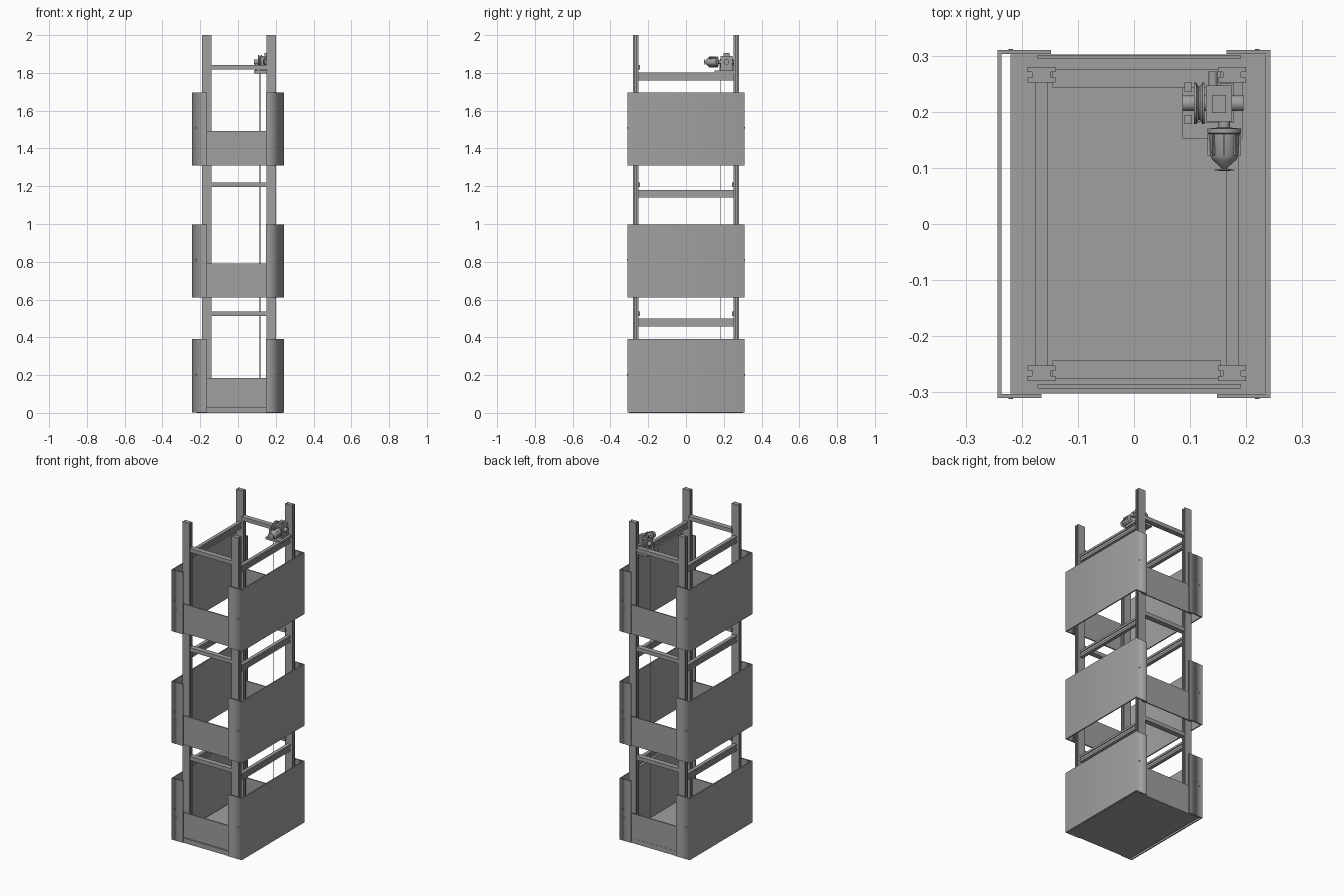
import bpy, bmesh
from math import pi, radians
from mathutils import Matrix, Vector

cube = bpy.data.objects.get("Cube")
if cube:
    bpy.data.objects.remove(cube, do_unlink=True)

# Single painted-steel colour
steel = bpy.data.materials.new("grey_steel")
steel.use_nodes = True
colour = (0.35, 0.35, 0.35, 1)
steel.diffuse_color = colour
steel.node_tree.nodes["Principled BSDF"].inputs["Base Color"].default_value = colour


def finish(name, bm):
    bmesh.ops.recalc_face_normals(bm, faces=bm.faces)
    mesh = bpy.data.meshes.new(name)
    bm.to_mesh(mesh)
    bm.free()
    mesh.materials.append(steel)
    ob = bpy.data.objects.new(name, mesh)
    bpy.context.collection.objects.link(ob)
    return ob


def box(name, x, y, z):
    bm = bmesh.new()
    bmesh.ops.create_cube(bm, size=1)
    for v in bm.verts:
        v.co = [(r[0] + r[1]) / 2 + c * (r[1] - r[0]) for r, c in zip((x, y, z), v.co)]
    return finish(name, bm)


def prism(name, outline, length, matrix):
    """Extrude a closed 2D outline along local z, then place it."""
    bm = bmesh.new()
    base = bm.faces.new([bm.verts.new((a, b, 0)) for a, b in outline])
    top = bmesh.ops.extrude_face_region(bm, geom=[base])["geom"]
    bmesh.ops.translate(bm, vec=(0, 0, length),
                        verts=[g for g in top if isinstance(g, bmesh.types.BMVert)])
    bmesh.ops.transform(bm, matrix=matrix, verts=bm.verts)
    return finish(name, bm)


def turned(name, profile, centre, axis, sides=20):
    """Spin (radius, distance) pairs around an axis through centre."""
    bm = bmesh.new()
    rings = [bm.verts.new((r, 0, d)) for r, d in profile]
    edges = [bm.edges.new(pair) for pair in zip(rings, rings[1:])]
    bmesh.ops.spin(bm, geom=rings + edges, cent=(0, 0, 0), axis=(0, 0, 1),
                   angle=2 * pi, steps=sides, use_merge=True)
    bmesh.ops.remove_doubles(bm, verts=bm.verts, dist=1e-5)
    turn = Vector((0, 0, 1)).rotation_difference(Vector(axis)).to_matrix().to_4x4()
    bmesh.ops.transform(bm, matrix=Matrix.Translation(centre) @ turn, verts=bm.verts)
    ob = finish(name, bm)
    bpy.ops.object.select_all(action="DESELECT")
    bpy.context.view_layer.objects.active = ob
    ob.select_set(True)
    bpy.ops.object.shade_smooth_by_angle(angle=radians(35))
    return ob


def rod(name, radius, length, centre, axis, sides=20):
    return turned(name, [(0, 0), (radius, 0), (radius, length), (0, length)], centre, axis, sides)


def slotted(w, d, slot, depth):
    """Rectangle w by d with a slot in each short side."""
    half = [(w, -d), (w, -slot), (w - depth, -slot), (w - depth, slot), (w, slot), (w, d)]
    return half + [(-a, -b) for a, b in half]


MID = 0.005          # centre line of the frame
POST_X, POST_Y = 0.17, 0.266

# Four slotted posts
for sx in (-1, 1):
    for sy in (-1, 1):
        place = Matrix.Translation((MID + sx * POST_X, sy * POST_Y, 0.02))
        prism("post", slotted(0.025, 0.0135, 0.005, 0.009), 1.98, place)

# Rails between the posts at three heights
for z in (0.478, 1.16, 1.782):
    for s in (-1, 1):
        side = Matrix.Translation((MID + s * POST_X, -0.255, z)) @ Matrix.Rotation(-pi / 2, 4, "X")
        prism("side_rail", slotted(0.011, 0.021, 0.008, 0.005), 0.51, side)
        end = (s * 0.243, s * 0.275)
        box("end_rail", (-0.145, 0.155), (min(end), max(end)), (z + 0.036, z + 0.06))

# Wrapped side panels and low end panels for each storey
for base in (0.003, 0.61, 1.31):
    top = base + 0.387
    for s in (-1, 1):
        t = 0.007
        outline = [(0.148, -0.31), (0.243, -0.31), (0.243, 0.31), (0.165, 0.31),
                   (0.165, 0.31 - t), (0.243 - t, 0.31 - t), (0.243 - t, t - 0.31), (0.148, t - 0.31)]
        turn = Matrix.Rotation(0 if s > 0 else pi, 4, "Z")
        panel = prism("side_panel", outline, top - base, Matrix.Translation((0, 0, base)) @ turn)
        # Only the upright bends are smooth
        for p in panel.data.polygons:
            p.use_smooth = True
        verts = panel.data.vertices
        for e in panel.data.edges:
            a, b = (verts[i].co for i in e.vertices)
            e.use_edge_sharp = abs(a.z - b.z) < 0.1 or abs(a.x) < 0.2
        panel.modifiers.new("bend_normals", "WEIGHTED_NORMAL").keep_sharp = True
        for e in (-1, 1):
            rod("panel_bolt", 0.004, 0.002, (s * 0.22, e * 0.31, base + 0.2), (0, e, 0), 10)
    low = max(base, 0.03)
    box("front_low_panel", (-0.172, 0.19), (-0.293, -0.285), (low, base + 0.182))
    box("back_low_panel", (-0.172, 0.19), (0.294, 0.301), (low, base + 0.182))

# Floor tray
box("floor", (-0.22, 0.235), (-0.302, 0.302), (0, 0.03))

# Hoist: mounting plate, gearbox, shaft, pulley
box("hoist_plate", (0.086, 0.193), (0.152, 0.26), (1.797, 1.812))
box("gearbox_foot", (0.125, 0.178), (0.18, 0.25), (1.812, 1.825))
box("gearbox", (0.128, 0.175), (0.183, 0.247), (1.825, 1.89))
box("gearbox_cap", (0.139, 0.164), (0.198, 0.23), (1.89, 1.905))
AXLE = 1.858
rod("pulley_shaft", 0.014, 0.109, (0.086, 0.215, AXLE), (1, 0, 0))
turned("pulley", [(0, 0), (0.037, 0), (0.037, 0.004), (0.03, 0.008), (0.03, 0.011),
                  (0.037, 0.015), (0.037, 0.019), (0, 0.019)], (0.107, 0.215, AXLE), (1, 0, 0), 28)
for y in (0.178, 0.236):
    box("shaft_bearing", (0.09, 0.103), (y, y + 0.016), (1.812, 1.85))
rod("gearbox_plug", 0.008, 0.025, (0.141, 0.247, AXLE), (0, 1, 0), 12)

# Motor with fan cowl, pointing forward
turned("motor", [(0, 0), (0.01, 0), (0.01, 0.012), (0.03, 0.014), (0.03, 0.022), (0.027, 0.024),
                 (0.025, 0.062), (0.021, 0.07), (0.004, 0.085), (0.02, 0.088), (0, 0.09)],
       (0.161, 0.184, AXLE), (0, -1, 0), 16)
for i in range(8):
    fin = box("motor_fin", (-0.0015, 0.0015), (0.122, 0.16), (0.022, 0.03))
    fin.matrix_world = Matrix.Translation((0.161, 0, AXLE)) @ Matrix.Rotation(i * pi / 4, 4, "Y")

# Hoist rope
rod("rope", 0.0018, AXLE - 0.03, (0.1165, 0.182, 0.03), (0, 0, 1), 8)
